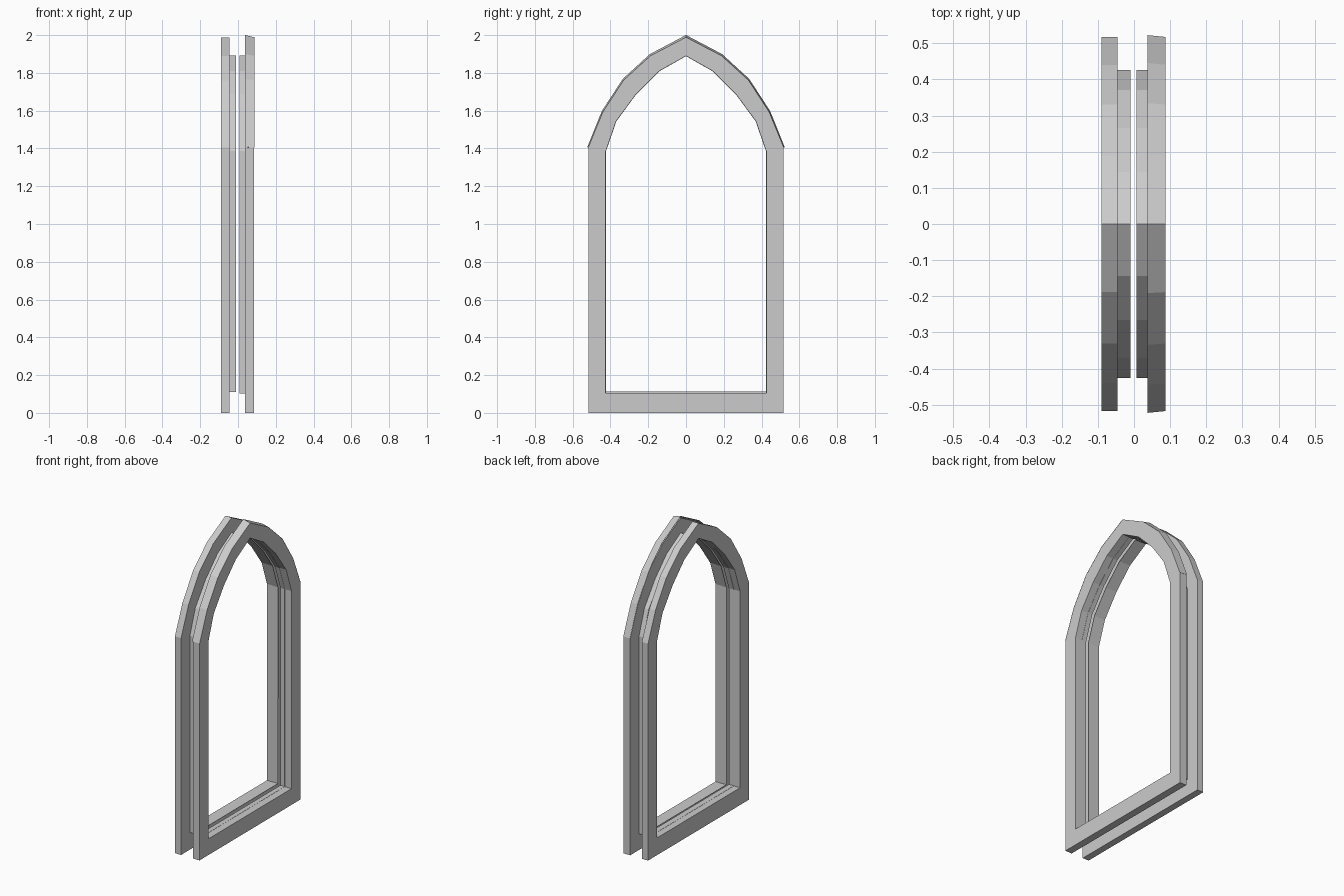
import bpy, bmesh

if "Cube" in bpy.data.objects:
    bpy.data.objects.remove(bpy.data.objects["Cube"], do_unlink=True)

grey = bpy.data.materials.new("light_grey_stone")
grey.use_nodes = True
GREY = (0.6, 0.6, 0.6, 1)
grey.diffuse_color = GREY
grey.node_tree.nodes["Principled BSDF"].inputs["Base Color"].default_value = GREY

# Half outlines of the pointed arch, springing line to apex
OUTER_ARCH = [(0.517, 1.405), (0.44, 1.592), (0.33, 1.761), (0.188, 1.89), (0, 1.988)]
COVER_ARCH = [(0.522, 1.407), (0.445, 1.598), (0.334, 1.768), (0.191, 1.899), (0, 2.0)]
INNER_ARCH = [(0.425, 1.385), (0.37, 1.544), (0.265, 1.687), (0.143, 1.809), (0, 1.89)]


def mirrored(half):
    """Full path from the +y side over the apex to the -y side."""
    return half + [(-y, z) for y, z in reversed(half[:-1])]


def window_outline(half, bottom):
    side = half[0][0]
    return [(side, bottom)] + mirrored(half) + [(-side, bottom)]


def loft(name, rings, closed_path, closed_section):
    """Bridge rings of (x, outline) into one flat-shaded mesh."""
    bm = bmesh.new()
    loops = [[bm.verts.new((x, y, z)) for y, z in path] for x, path in rings]
    pairs = list(zip(loops, loops[1:]))
    if closed_section:
        pairs.append((loops[-1], loops[0]))
    n = len(loops[0])
    for a, b in pairs:
        for i in range(n if closed_path else n - 1):
            j = (i + 1) % n
            bm.faces.new((a[i], a[j], b[j], b[i]))
    bmesh.ops.recalc_face_normals(bm, faces=bm.faces)
    mesh = bpy.data.meshes.new(name)
    bm.to_mesh(mesh)
    bm.free()
    mesh.materials.append(grey)
    ob = bpy.data.objects.new(name, mesh)
    bpy.context.collection.objects.link(ob)
    return ob


def thicken(ob, amount):
    mod = ob.modifiers.new("thickness", "SOLIDIFY")
    mod.thickness = amount
    mod.offset = 0


# Two facing frames, each with a thin liner reaching towards the middle
for side, face_x, back_x, liner_x, sill in (("right", -0.09, -0.046, -0.01, 0.112),
                                            ("left", 0.086, 0.038, 0.007, 0.105)):
    outer = window_outline(OUTER_ARCH, 0)
    inner = window_outline(INNER_ARCH, sill)
    loft(side + "_frame",
         [(face_x, inner), (face_x, outer), (back_x, outer), (back_x, inner)], True, True)
    liner = loft(side + "_liner", [(back_x, inner), (liner_x, inner)], True, False)
    thicken(liner, 0.003)

# Slightly flared strip over the arch of the left frame
cover = loft("left_arch_cover",
             [(0.037, mirrored(COVER_ARCH)), (0.087, mirrored(OUTER_ARCH))], False, False)
thicken(cover, 0.001)
